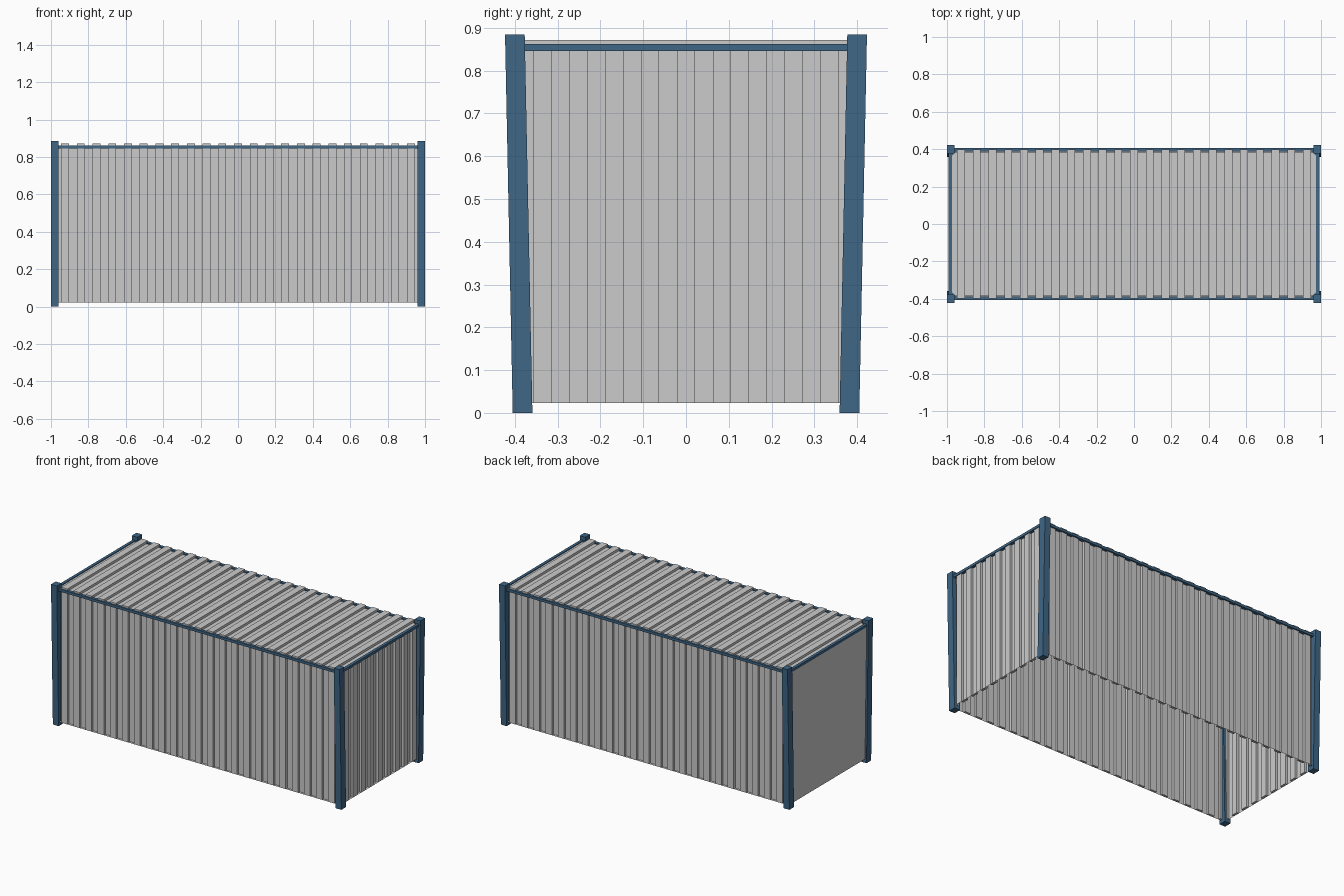
import bpy, bmesh
from mathutils import Vector

if "Cube" in bpy.data.objects:
    bpy.data.objects.remove(bpy.data.objects["Cube"])

HX, HY = 0.988, 0.398         # half size of the shell
Z0, Z1 = 0.023, 0.872         # bottom and top of the shell
DEPTH = 0.015                 # groove depth

blue = bpy.data.materials.new("blue_paint")
blue.diffuse_color = (0.05, 0.132, 0.235, 1)
blue.use_nodes = True
blue.node_tree.nodes["Principled BSDF"].inputs["Base Color"].default_value = blue.diffuse_color


def finish(bm, name, mat=None):
    mesh = bpy.data.meshes.new(name)
    bm.to_mesh(mesh)
    bm.free()
    obj = bpy.data.objects.new(name, mesh)
    bpy.context.collection.objects.link(obj)
    if mat:
        mesh.materials.append(mat)
    return obj


def corrugate(name, outer, inner, half, count, place):
    """Sweep a path sideways in strips; even strips are sunk to the inner path.
    place(t, p) turns a sideways position and a path point into x, y, z."""
    bm = bmesh.new()

    def quad(*pts):
        bm.faces.new([bm.verts.new(Vector(place(t, p))) for t, p in pts])

    step = 2 * half / count
    for i in range(count):
        a, b = -half + i * step, -half + (i + 1) * step
        path = outer if i % 2 else inner
        for k in range(len(path) - 1):
            quad((a, path[k]), (b, path[k]), (b, path[k + 1]), (a, path[k + 1]))
            if i:       # step between neighbouring strips
                quad((a, outer[k]), (a, inner[k]), (a, inner[k + 1]), (a, outer[k + 1]))
        if i % 2 == 0:  # ledge closing each end of a groove
            for e in (0, -1):
                quad((a, outer[e]), (b, outer[e]), (b, inner[e]), (a, inner[e]))
    bmesh.ops.remove_doubles(bm, verts=bm.verts, dist=1e-5)
    bmesh.ops.recalc_face_normals(bm, faces=bm.faces)
    return finish(bm, name)


# Roof and both long walls: one continuous hoop, grooves running over the edge
def hoop(d):
    y, z = HY - d, Z1 - d
    return [(-y, Z0), (-y, z), (y, z), (y, Z0)]


corrugate("roof_and_side_walls", hoop(0), hoop(DEPTH), HX, 47,
          lambda t, p: (t, p[0], p[1]))

# End walls: grooved, the left one covered by a flat outer sheet
top = Z1 - DEPTH
for s, name in ((1, "right_end_wall"), (-1, "left_end_wall")):
    corrugate(name, [(HX, Z0), (HX, top)], [(HX - DEPTH, Z0), (HX - DEPTH, top)],
              HY, 19, lambda t, p, s=s: (s * p[0], t, p[1]))
bm = bmesh.new()
bm.faces.new([bm.verts.new((-HX - 0.001, y, z)) for y, z in
              ((HY, Z0), (-HY, Z0), (-HY, top), (HY, top))])
finish(bm, "left_end_cover", None)

# Corner posts, leaning slightly outwards towards the top
for sx, xname in ((-1, "left"), (1, "right")):
    for sy, yname in ((-1, "front"), (1, "back")):
        bm = bmesh.new()
        bmesh.ops.create_cube(bm, size=1)
        for p in bm.verts:
            high = p.co.z > 0
            mid = 0.400 if high else 0.382
            p.co = (sx * 0.98 + p.co.x * 0.04,
                    sy * mid + p.co.y * 0.046,
                    0.885 if high else 0)
        finish(bm, f"{yname}_{xname}_post", blue)


# Top rail: rectangular ring with cut corners
def ring(x, y, c, z):
    pts = [(x, y - c), (x - c, y), (c - x, y), (-x, y - c),
           (-x, c - y), (c - x, -y), (x - c, -y), (x, c - y)]
    return [Vector((px, py, z)) for px, py in pts]


bm = bmesh.new()
loops = [[bm.verts.new(p) for p in ring(*args)] for args in (
    (0.992, 0.406, 0.028, 0.846), (0.992, 0.406, 0.028, 0.862),
    (0.974, 0.387, 0.022, 0.862), (0.974, 0.387, 0.022, 0.846))]
for j in range(4):
    lo, hi = loops[j], loops[(j + 1) % 4]
    for k in range(8):
        m = (k + 1) % 8
        bm.faces.new((lo[k], lo[m], hi[m], hi[k]))
bmesh.ops.recalc_face_normals(bm, faces=bm.faces)
finish(bm, "top_rail", blue)
